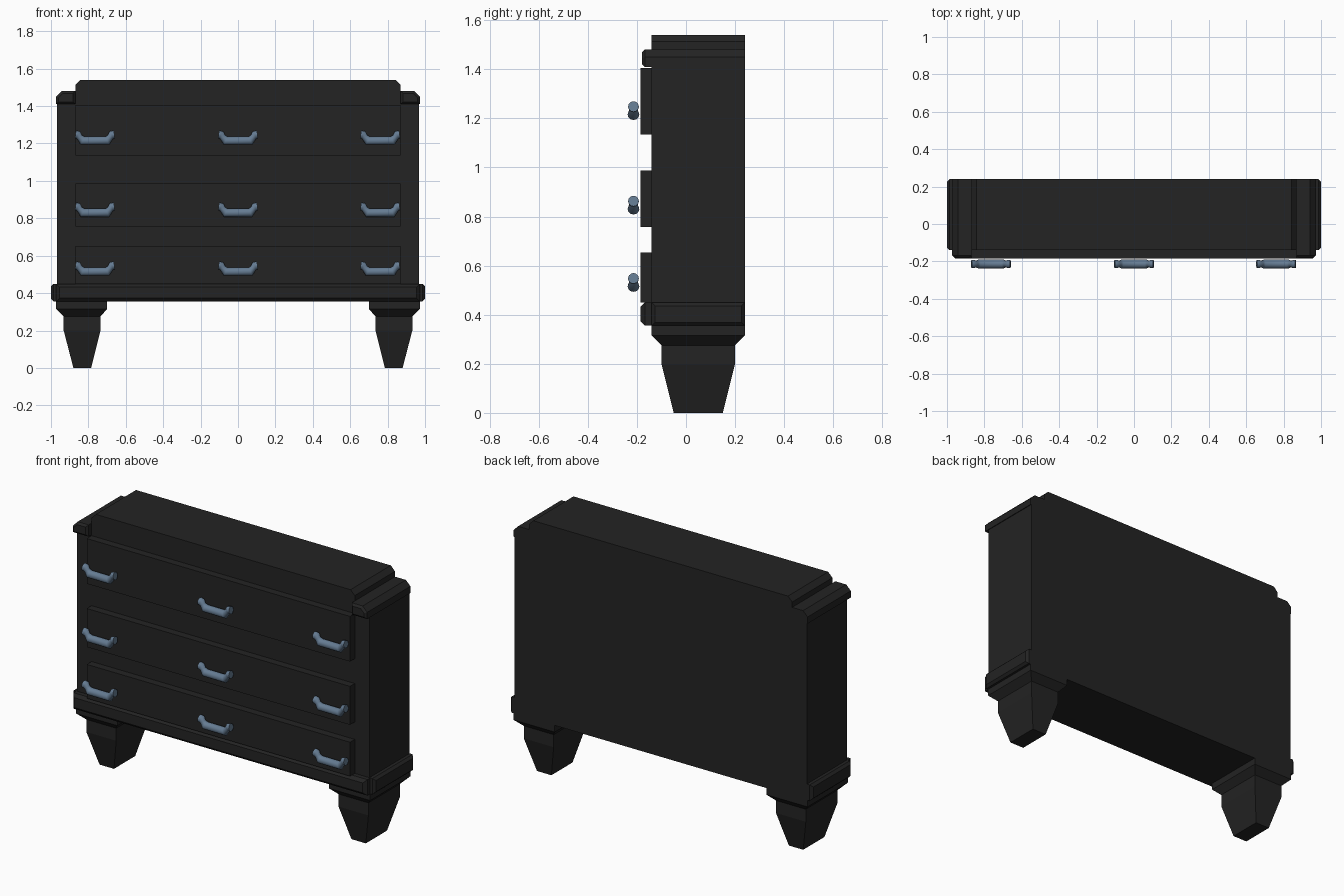
import bpy, bmesh
from mathutils import Vector

if "Cube" in bpy.data.objects:
    bpy.data.objects.remove(bpy.data.objects["Cube"])


def material(name, rgb):
    m = bpy.data.materials.new(name)
    m.diffuse_color = (*rgb, 1)
    m.use_nodes = True
    m.node_tree.nodes["Principled BSDF"].inputs["Base Color"].default_value = m.diffuse_color
    return m


BLACK = material("black wood", (0.017, 0.017, 0.017))
STEEL = material("blue steel", (0.13, 0.20, 0.29))


def add(name, bm, mat):
    bmesh.ops.recalc_face_normals(bm, faces=bm.faces)
    me = bpy.data.meshes.new(name)
    bm.to_mesh(me)
    bm.free()
    me.materials.append(mat)
    ob = bpy.data.objects.new(name, me)
    bpy.context.collection.objects.link(ob)
    return ob


def box(name, x, y, z, bevel=0, face=None, pick=None):
    """Box from ranges; chamfers the rim of one face, or the edges chosen by pick."""
    bm = bmesh.new()
    bmesh.ops.create_cube(bm, size=1)
    for v in bm.verts:
        v.co = [r[0] if c < 0 else r[1] for c, r in zip(v.co, (x, y, z))]
    bm.normal_update()
    edges = []
    if face:
        edges = [e for e in bm.edges
                 if any(f.normal.dot(Vector(face)) > 0.9 for f in e.link_faces)]
    if pick:
        edges += [e for e in bm.edges if e not in edges
                  and pick((e.verts[0].co + e.verts[1].co) / 2)]
    if edges:
        bmesh.ops.bevel(bm, geom=edges, offset=bevel, segments=1, affect='EDGES')
    return add(name, bm, BLACK)


def loft(name, sections):
    """Stack of rectangles (x0, x1, y0, y1, z)."""
    bm = bmesh.new()
    rings = [[bm.verts.new(p) for p in ((a, c, z), (b, c, z), (b, d, z), (a, d, z))]
             for a, b, c, d, z in sections]
    for lo, hi in zip(rings, rings[1:]):
        for i in range(4):
            j = (i + 1) % 4
            bm.faces.new((lo[i], lo[j], hi[j], hi[i]))
    bm.faces.new(rings[0])
    bm.faces.new(rings[-1])
    return add(name, bm, BLACK)


FRONT, BACK = -0.14, 0.24

# Carcass and raised top
box("carcass", (-0.967, 0.967), (FRONT, BACK), (0.355, 1.41))
box("raised_top", (-0.87, 0.87), (FRONT, BACK), (1.41, 1.54), 0.028,
    pick=lambda c: abs(c.x) > 0.8 and c.z > 1.53)

# Base moulding on the front
box("front_moulding", (-0.972, 0.972), (-0.185, FRONT), (0.355, 0.45), 0.018, face=(0, -1, 0))

for s, side in ((-1, "left"), (1, "right")):
    def span(a, b):
        return tuple(sorted((s * a, s * b)))

    # Base moulding on the sides
    box(side + "_moulding", span(0.967, 1.0), (FRONT, BACK), (0.355, 0.45), 0.014, face=(s, 0, 0))
    # Corner caps: wide chamfer along the outer top edge, flat back
    cap = box(side + "_corner_cap", span(0.87, 0.972), (-0.18, BACK), (1.41, 1.48), 0.03,
              pick=lambda c: abs(c.x) > 0.96 and c.z > 1.47)
    bm = bmesh.new()
    bm.from_mesh(cap.data)
    rim = [e for e in bm.edges if all(v.co.y < -0.17 for v in e.verts)]
    bmesh.ops.bevel(bm, geom=rim, offset=0.012, segments=1, affect='EDGES')
    bm.to_mesh(cap.data)
    bm.free()
    # Tapered leg
    loft(side + "_leg", [(*span(0.785, 0.88), -0.05, 0.15, 0),
                         (*span(0.735, 0.932), -0.10, 0.20, 0.20),
                         (*span(0.735, 0.932), -0.10, 0.20, 0.275),
                         (*span(0.70, 0.972), FRONT, BACK, 0.315),
                         (*span(0.70, 0.972), FRONT, BACK, 0.355)])

# Drawer fronts
for name, z0, z1 in (("bottom", 0.45, 0.653), ("middle", 0.757, 0.987), ("top", 1.135, 1.405)):
    box(name + "_drawer", (-0.87, 0.87), (-0.185, FRONT), (z0, z1))


# Handles: drooping bar with flared, raised ends
def handle(name, cx, cz):
    cu = bpy.data.curves.new(name, 'CURVE')
    cu.dimensions = '3D'
    cu.bevel_depth = 1
    cu.bevel_resolution = 4
    cu.use_fill_caps = True
    half = [(0.104, 0.02, 0.022), (0.09, 0.018, 0.022), (0.082, 0.006, 0.017), (0.066, -0.013, 0.024)]
    pts = [(-x, z, r) for x, z, r in half] + half[::-1]
    sp = cu.splines.new('POLY')
    sp.points.add(len(pts) - 1)
    for p, (x, z, r) in zip(sp.points, pts):
        p.co = (cx + x, -0.214, cz + z, 1)
        p.radius = r
    tmp = bpy.data.objects.new(name, cu)
    bpy.context.collection.objects.link(tmp)
    bpy.context.view_layer.update()
    me = bpy.data.meshes.new_from_object(tmp.evaluated_get(bpy.context.evaluated_depsgraph_get()))
    bpy.data.objects.remove(tmp)
    me.materials.clear()
    me.materials.append(STEEL)
    ob = bpy.data.objects.new(name, me)
    bpy.context.collection.objects.link(ob)


for row, z in (("bottom", 0.528), ("middle", 0.843), ("top", 1.228)):
    for col, x in (("left", -0.765), ("centre", 0), ("right", 0.76)):
        handle(f"{row}_{col}_handle", x, z)
